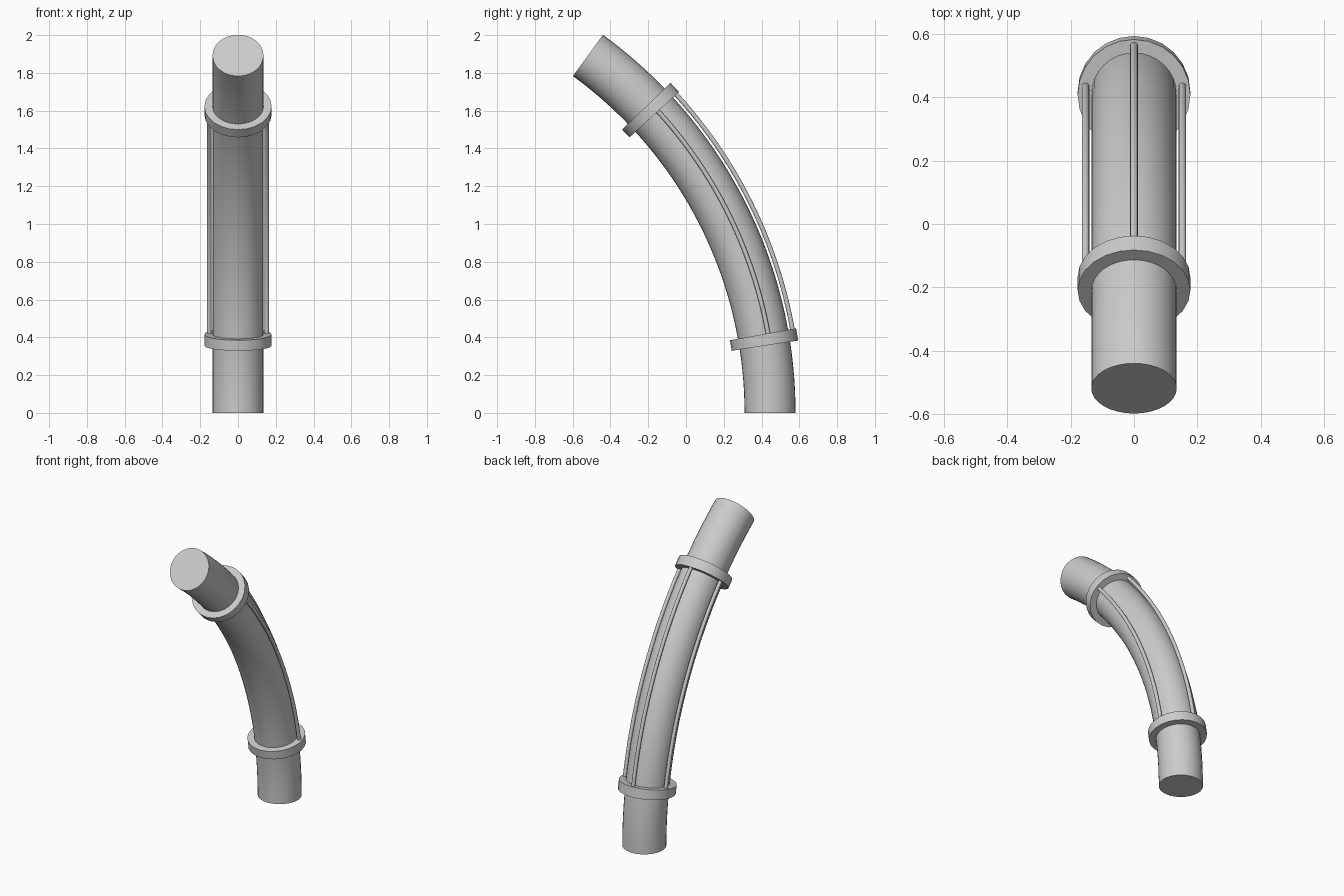
import bpy
import bmesh
from math import cos, sin, pi, radians

cube = bpy.data.objects.get("Cube")
if cube:
    bpy.data.objects.remove(cube)

BEND = 2.339        # bend radius of the tube's centre line
BASE_Y = 0.445      # centre of the lower end
PIVOT_Y = BASE_Y - BEND

grey = bpy.data.materials.new("light grey")
grey.use_nodes = True
colour = (0.6, 0.6, 0.6, 1)
grey.diffuse_color = colour
grey.node_tree.nodes["Principled BSDF"].inputs["Base Color"].default_value = colour


def sweep(name, radius, start, end, steps, sides, x=0, out=0):
    """Sweep a circle along the bend, shifted sideways by x and outward by out."""
    bm = bmesh.new()
    rings = []
    for i in range(steps + 1):
        t = radians(start + (end - start) * i / steps)
        ring = []
        for k in range(sides):
            a = 2 * pi * k / sides
            r = BEND + out + radius * cos(a)
            ring.append(bm.verts.new((x + radius * sin(a), PIVOT_Y + r * cos(t), r * sin(t))))
        rings.append(ring)
    for lower, upper in zip(rings, rings[1:]):
        for k in range(sides):
            n = (k + 1) % sides
            bm.faces.new((lower[k], lower[n], upper[n], upper[k]))
    bm.faces.new(rings[0])
    bm.faces.new(rings[-1])
    bmesh.ops.recalc_face_normals(bm, faces=bm.faces)
    mesh = bpy.data.meshes.new(name)
    bm.to_mesh(mesh)
    bm.free()
    mesh.materials.append(grey)
    obj = bpy.data.objects.new(name, mesh)
    bpy.context.collection.objects.link(obj)
    bpy.ops.object.select_all(action="DESELECT")
    obj.select_set(True)
    bpy.context.view_layer.objects.active = obj
    bpy.ops.object.shade_smooth_by_angle(angle=radians(35))
    return obj


# Bent main tube
sweep("tube", 0.135, 0, 54, 36, 32)

# Collars near both ends
LOW, HIGH = 9.5, 43.2
for name, angle in (("lower_collar", LOW), ("upper_collar", HIGH)):
    sweep(name, 0.178, angle - 0.75, angle + 0.75, 1, 24)

# Thin rods between the collars: one behind, one on each side
for name, x, out in (("back_rod", 0, 0.158), ("left_rod", 0.153, 0.027), ("right_rod", -0.153, 0.027)):
    sweep(name, 0.012, LOW, HIGH, 28, 12, x, out)
